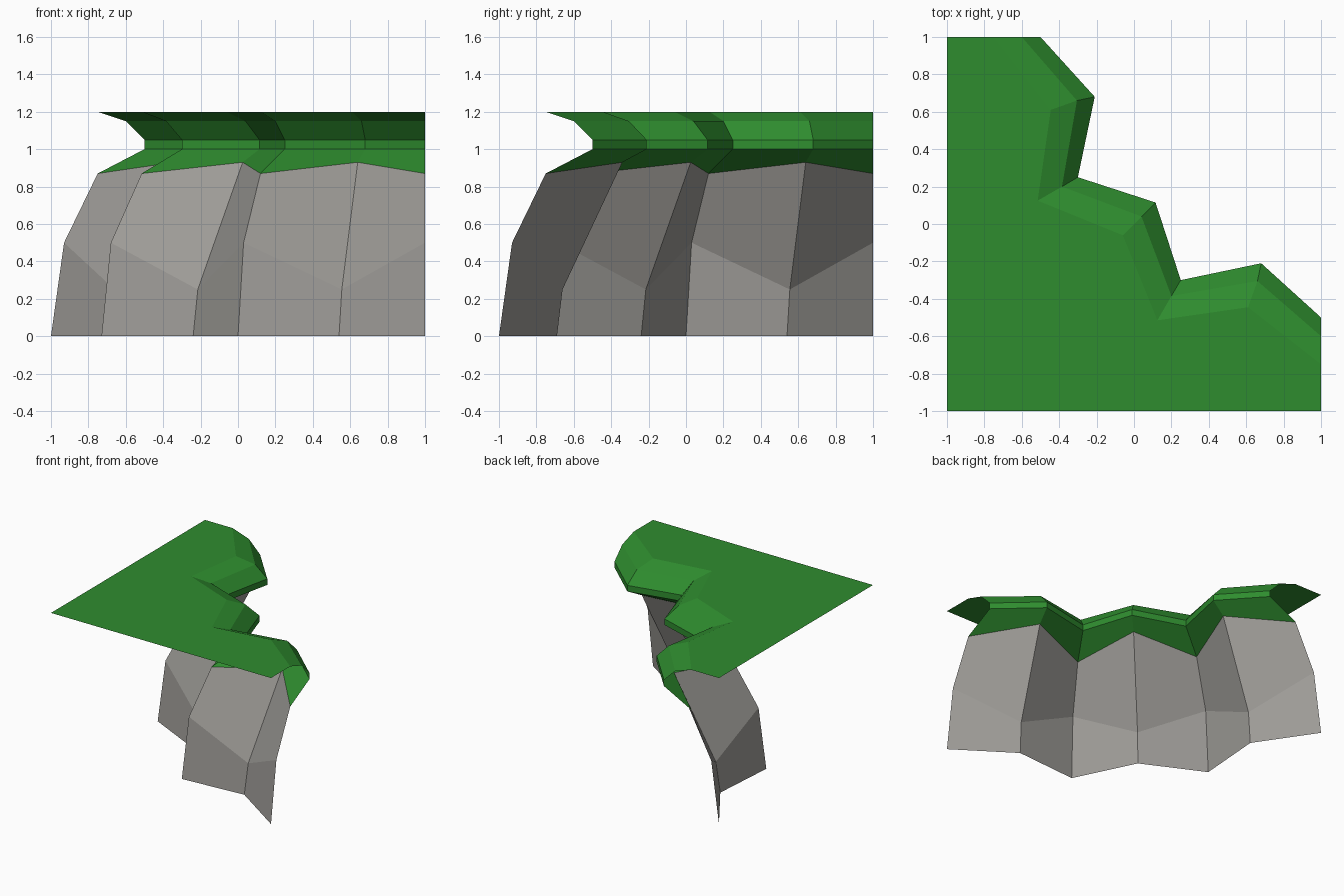
import bpy
import bmesh

cube = bpy.data.objects.get("Cube")
if cube:
    bpy.data.objects.remove(cube)


def material(name, rgb):
    mat = bpy.data.materials.new(name)
    mat.use_nodes = True
    mat.diffuse_color = (*rgb, 1)
    mat.node_tree.nodes["Principled BSDF"].inputs["Base Color"].default_value = (*rgb, 1)
    return mat


def ring(half, z_even, z_odd):
    """Contour line: half the points, mirrored across the x = y diagonal.
    Heights alternate between recesses (even) and spurs (odd)."""
    points = half + [(y, x) for x, y in reversed(half[:-1])]
    return [(x, y, z_odd if i % 2 else z_even) for i, (x, y) in enumerate(points)]


def loft(name, rings, mat, cap_corners=()):
    """Skin the contours from bottom to top, with an optional flat top."""
    bm = bmesh.new()
    rows = [[bm.verts.new(p) for p in r] for r in rings]
    for low, high in zip(rows, rows[1:]):
        for i in range(len(low) - 1):
            bm.faces.new((low[i], high[i], high[i + 1], low[i + 1]))
    if cap_corners:
        corners = [bm.verts.new(p) for p in cap_corners]
        bm.faces.new(list(reversed(rows[-1] + corners)))
    mesh = bpy.data.meshes.new(name)
    bm.to_mesh(mesh)
    bm.free()
    mesh.materials.append(mat)
    obj = bpy.data.objects.new(name, mesh)
    bpy.context.collection.objects.link(obj)
    return obj


rock = material("rock grey", (0.34, 0.33, 0.31))
grass = material("grass green", (0.028, 0.265, 0.028))

# Contours of the cliff
foot = ring([(-1, 1), (-0.69, 0.54), (-0.73, 0), (-0.24, -0.24)], 0, 0)
middle = ring([(-0.93, 1), (-0.66, 0.555), (-0.68, 0.03), (-0.215, -0.215)], 0.5, 0.25)
brow = ring([(-0.75, 1), (-0.34, 0.64), (-0.515, 0.12), (0.025, 0.025)], 0.87, 0.93)

# Contours of the overhanging turf
rim = [(-0.5, 1), (-0.21, 0.68), (-0.30, 0.25), (0.115, 0.115)]
lip_low = ring(rim, 1.0, 1.0)
lip_high = ring(rim, 1.05, 1.05)
shoulder = ring([(-0.6, 1), (-0.305, 0.66), (-0.385, 0.20), (0.04, 0.04)], 1.15, 1.15)
crest = ring([(-0.75, 1), (-0.445, 0.61), (-0.515, 0.125), (-0.06, -0.06)], 1.2, 1.2)

# Rock face, then turf with its flat top reaching the tile corner
loft("cliff_wall", [foot, middle, brow], rock)
loft("grass_top", [brow, lip_low, lip_high, shoulder, crest], grass,
     [(1, -1, 1.2), (-1, -1, 1.2), (-1, 1, 1.2)])
